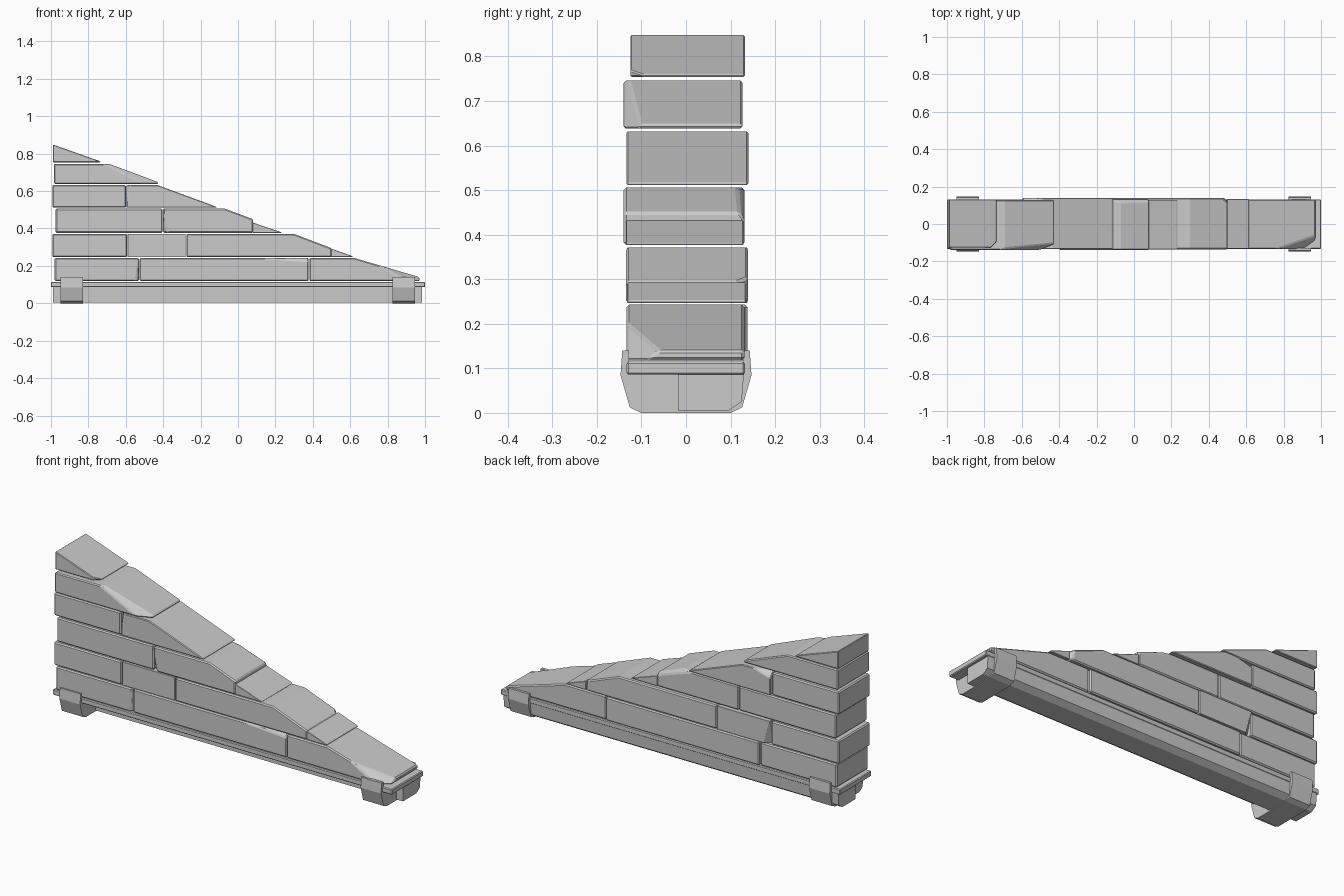
import bpy, bmesh
from mathutils import Vector


def make(name, pts, bevel=0.006, chips=()):
    """Prism between two matching loops, with optional chipped edges and a small bevel."""
    bm = bmesh.new()
    a = [bm.verts.new(p) for p in pts[0]]
    b = [bm.verts.new(p) for p in pts[1]]
    n = len(a)
    bm.faces.new(a)
    bm.faces.new(b[::-1])
    for i in range(n):
        j = (i + 1) % n
        bm.faces.new((a[j], a[i], b[i], b[j]))
    for co, no in chips:
        geom = bm.verts[:] + bm.edges[:] + bm.faces[:]
        bmesh.ops.bisect_plane(bm, geom=geom, dist=1e-5, plane_co=Vector(co),
                               plane_no=Vector(no).normalized(), clear_outer=True)
        rim = [e for e in bm.edges if e.is_boundary]
        if rim:
            bmesh.ops.holes_fill(bm, edges=rim, sides=0)
    bmesh.ops.recalc_face_normals(bm, faces=bm.faces[:])
    me = bpy.data.meshes.new(name)
    bm.to_mesh(me)
    bm.free()
    ob = bpy.data.objects.new(name, me)
    bpy.context.collection.objects.link(ob)
    if bevel:
        m = ob.modifiers.new("worn_edges", 'BEVEL')
        m.width, m.segments = bevel, 1
        m.limit_method, m.angle_limit = 'ANGLE', 0.6
    return ob


def brick(name, xz, y0, y1, chips=(), bevel=0.006):
    return make(name, [[(x, y, z) for x, z in xz] for y in (y0, y1)], bevel, chips)


def along_x(name, yz, x0, x1, bevel=0.0):
    return make(name, [[(x, y, z) for y, z in yz] for x in (x0, x1)], bevel)


def rect(a0, a1, b0, b1):
    return [(a0, b0), (a1, b0), (a1, b1), (a0, b1)]


# Bottom course
Y = (-0.134, 0.131)
brick("course1_left", rect(-0.98, -0.53, 0.118, 0.243), *Y,
      [((-0.545, -0.134, 0.13), (0.7, -0.7, -0.1))])
brick("course1_middle", rect(-0.526, 0.377, 0.118, 0.243), -0.132, 0.138,
      [((0.377, -0.132, 0.225), (0.05, -0.7, 0.7))])
brick("course1_slope", [(0.381, 0.118), (0.97, 0.118), (0.97, 0.14), (0.62, 0.243), (0.381, 0.243)],
      *Y, [((0.8, -0.122, 0.188), (0.4, -0.55, 0.72))])

# Second course
brick("course2_left", rect(-0.993, -0.594, 0.247, 0.371), -0.134, 0.131)
brick("course2_middle", rect(-0.59, -0.28, 0.247, 0.371), -0.132, 0.138,
      [((-0.57, 0.138, 0.3), (-0.7, 0.7, -0.2))])
brick("course2_slope", [(-0.276, 0.247), (0.50, 0.247), (0.50, 0.295), (0.30, 0.371), (-0.276, 0.371)],
      -0.135, 0.139, [((0.49, 0.125, 0.3), (0.7, 0.7, 0.1))])
brick("course2_wedge", [(0.498, 0.247), (0.615, 0.247), (0.61, 0.253), (0.498, 0.293)],
      -0.132, 0.134, bevel=0.002)

# Third course
brick("course3_left", rect(-0.975, -0.404, 0.377, 0.506), -0.134, 0.131)
brick("course3_slope", [(-0.4, 0.377), (0.08, 0.377), (0.08, 0.45), (-0.07, 0.506), (-0.4, 0.506)],
      -0.14, 0.131, [((-0.38, -0.14, 0.39), (-0.7, -0.7, -0.15)),
                     ((-0.06, 0.118, 0.5), (0.2, 0.75, 0.6))])
brick("course3_wedge", [(0.078, 0.377), (0.235, 0.377), (0.225, 0.382), (0.078, 0.432)],
      -0.135, 0.129, bevel=0.002)

# Fourth course
brick("course4_left", rect(-0.993, -0.599, 0.511, 0.632), -0.132, 0.132)
brick("course4_slope", [(-0.595, 0.511), (-0.11, 0.511), (-0.12, 0.518), (-0.43, 0.632), (-0.595, 0.632)],
      -0.134, 0.14, [((-0.582, -0.134, 0.6), (-0.7, -0.7, 0.15)),
                     ((-0.55, 0.14, 0.615), (-0.2, 0.7, 0.7))])

# Top two courses
brick("course5_slope", [(-0.983, 0.638), (-0.425, 0.638), (-0.428, 0.648), (-0.69, 0.746), (-0.983, 0.746)],
      -0.14, 0.127, [((-0.56, -0.122, 0.69), (0.3, -0.75, 0.6))])
brick("course6_peak", [(-0.99, 0.754), (-0.735, 0.754), (-0.738, 0.76), (-0.99, 0.849)],
      -0.125, 0.132, [((-0.765, -0.125, 0.76), (0.7, -0.7, -0.1))], bevel=0.004)

# Ledge under the bricks and the off-centre beam carrying it
along_x("ledge", rect(-0.133, 0.132, 0.086, 0.115), -1.0, 1.0, 0.004)
along_x("beam", [(-0.018, 0.005), (0.095, 0.005), (0.125, 0.025), (0.13, 0.09), (-0.018, 0.09)],
        -0.988, 0.985)

# Cradle brackets wrapping the base at both ends
half = [(0.1, 0.0), (0.126, 0.012), (0.147, 0.085), (0.143, 0.14), (0.128, 0.14), (0.128, 0.09)]
cradle = half + [(-y, z) for y, z in reversed(half)]
for side, x0, x1 in (("left", -0.95, -0.828), ("right", 0.826, 0.946)):
    along_x("bracket_" + side, cradle, x0, x1)
